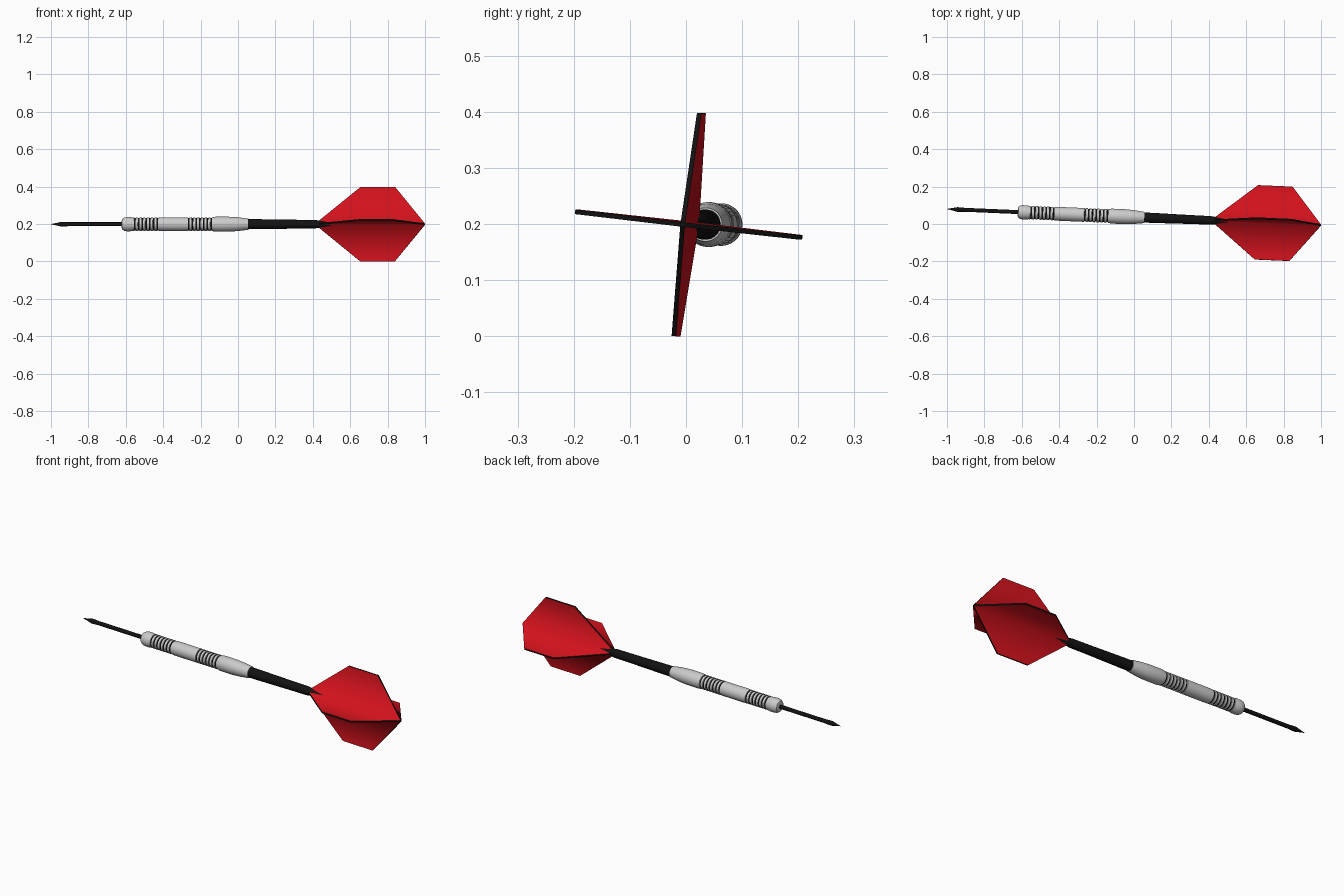
import bpy, bmesh, math
from mathutils import Matrix

if "Cube" in bpy.data.objects:
    bpy.data.objects.remove(bpy.data.objects["Cube"])

# Dart axis: slight yaw, and a small roll of the flights
POSE = (Matrix.Translation((0, 0.037, 0.199))
        @ Matrix.Rotation(-math.atan(0.043), 4, 'Z')
        @ Matrix.Rotation(math.radians(-6.5), 4, 'X'))


def material(name, colour):
    m = bpy.data.materials.new(name)
    m.diffuse_color = colour
    m.use_nodes = True
    m.node_tree.nodes["Principled BSDF"].inputs["Base Color"].default_value = m.diffuse_color
    return m


BLACK = material("black", (0.006, 0.006, 0.006, 1))
RED = material("red", (0.65, 0.006, 0.012, 1))


def finish(bm, name, mats=()):
    me = bpy.data.meshes.new(name)
    bm.to_mesh(me)
    bm.free()
    ob = bpy.data.objects.new(name, me)
    bpy.context.collection.objects.link(ob)
    for m in mats:
        me.materials.append(m)
    ob.matrix_world = POSE
    return ob


def lathe(name, profile, mats=(), sides=32):
    """Revolve (x, radius) points around the x axis, with capped ends."""
    bm = bmesh.new()
    rings = []
    for x, r in profile:
        rings.append([bm.verts.new((x, r * math.cos(2 * math.pi * i / sides),
                                    r * math.sin(2 * math.pi * i / sides)))
                      for i in range(sides)])
    for a, b in zip(rings, rings[1:]):
        for i in range(sides):
            j = (i + 1) % sides
            bm.faces.new((a[i], a[j], b[j], b[i]))
    bm.faces.new(rings[0])
    bm.faces.new(rings[-1])
    bmesh.ops.recalc_face_normals(bm, faces=bm.faces)
    ob = finish(bm, name, mats)
    bpy.ops.object.select_all(action='DESELECT')
    ob.select_set(True)
    bpy.context.view_layer.objects.active = ob
    bpy.ops.object.shade_smooth_by_angle(angle=math.radians(35))
    return ob


def grooves(start, count, crest, pitch=0.02, width=0.009, depth=0.031):
    pts = []
    for i in range(count):
        x = start + i * pitch
        pts += [(x, crest), (x + 0.001, depth),
                (x + width - 0.001, depth), (x + width, crest)]
    return pts


# Steel point
lathe("point", [(-1.0, 0.0008), (-0.975, 0.006), (-0.945, 0.0125),
                (-0.90, 0.0105), (-0.60, 0.0105)], [BLACK], 16)

# Barrel with two grooved grips
lathe("barrel", [(-0.622, 0.020), (-0.619, 0.029), (-0.610, 0.035), (-0.597, 0.038),
                 (-0.575, 0.038), (-0.565, 0.036)]
      + grooves(-0.555, 7, 0.036)
      + [(-0.41, 0.037), (-0.28, 0.037)]
      + grooves(-0.267, 7, 0.037)
      + [(-0.12, 0.040), (-0.05, 0.040), (0.0, 0.037), (0.055, 0.030)])

# Dark bands in the bottom of the grooves
for name, x0 in (("front_grip_band", -0.557), ("rear_grip_band", -0.269)):
    lathe(name, [(x0 + 0.003, 0.0335), (x0 + 0.13, 0.0335)], [BLACK])

# Stem, tapering into the flights
lathe("stem", [(0.045, 0.027), (0.10, 0.027), (0.30, 0.024), (0.41, 0.023),
               (0.44, 0.019), (0.52, 0.004)], [BLACK], 24)

# Flights: four smooth red corner sheets joined by thin black rims
T, R = 0.004, 0.2
OUTLINE = [(0.415, T), (0.655, R), (0.84, R), (1.0, T)]
bm = bmesh.new()
for k in range(4):
    turn = Matrix.Rotation(k * math.pi / 2, 4, 'X')

    def vert(x, y, z):
        return bm.verts.new(turn @ Matrix.Translation((x, y, z)).translation)

    a, b, c, d = [vert(x, r, T) for x, r in OUTLINE]
    e, f = [vert(x, T, r) for x, r in OUTLINE[1:3]]
    for loop in ((a, d, c, b), (a, e, f, d)):
        face = bm.faces.new(loop)
        face.smooth = True
        face.normal_update()
        inside = turn.to_3x3() @ Matrix.Translation((0, 1, 1)).translation
        if face.normal.dot(inside) < 0:
            face.normal_flip()
    rim = [(vert(x, r, T), vert(x, r, -T)) for x, r in OUTLINE]
    for p, q in zip(rim, rim[1:]):
        face = bm.faces.new((p[0], q[0], q[1], p[1]))
        face.material_index = 1
        face.normal_update()
        if face.normal.dot(turn.to_3x3().col[1]) < 0:
            face.normal_flip()
# Closing square at the tail end
tail = bm.faces.new([bm.verts.new((1.0, y, z))
                     for y, z in ((-T, -T), (T, -T), (T, T), (-T, T))])
tail.material_index = 1
finish(bm, "flights", [RED, BLACK])
